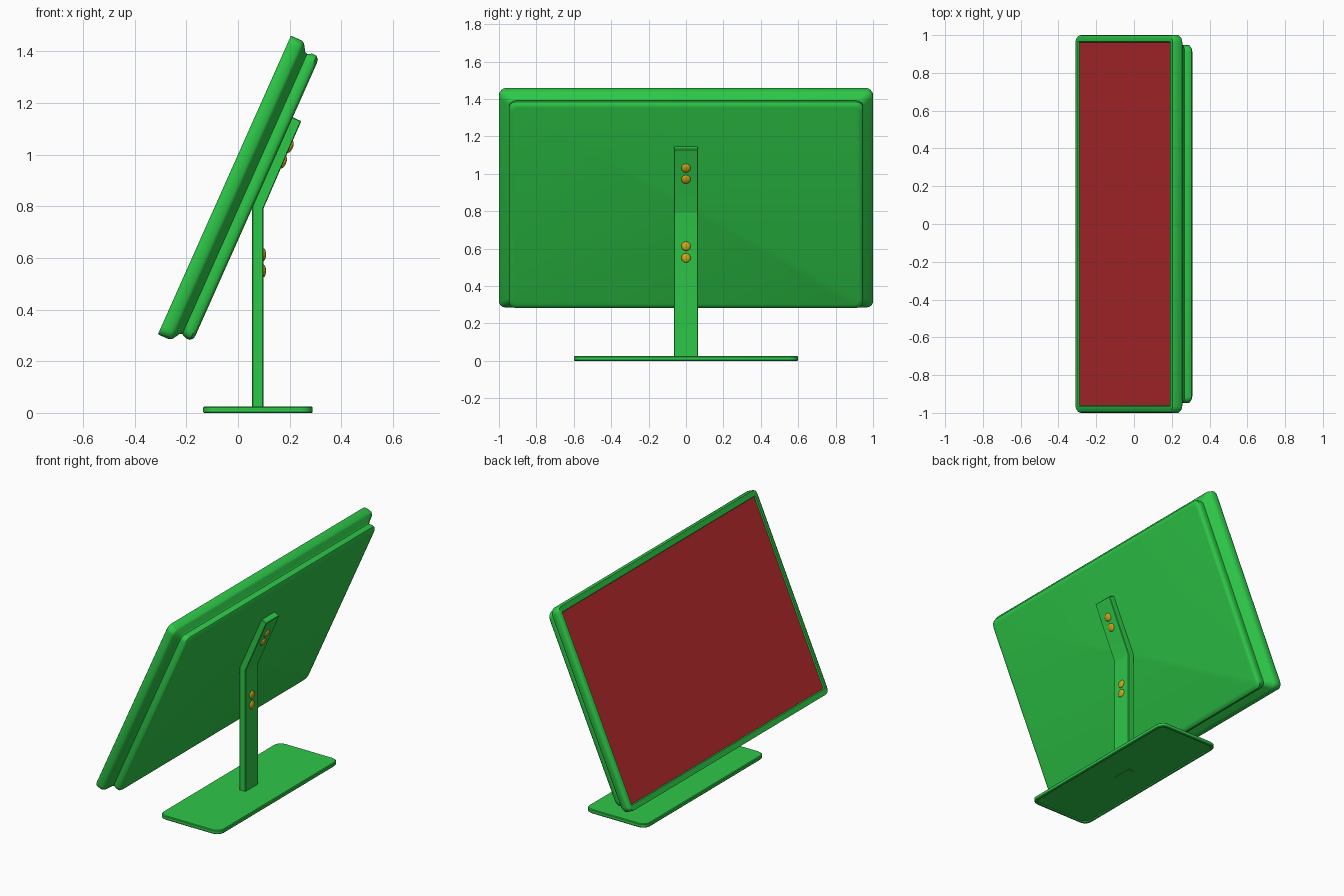
import bpy, bmesh, math
from mathutils import Matrix, Vector

if "Cube" in bpy.data.objects:
    bpy.data.objects.remove(bpy.data.objects["Cube"], do_unlink=True)


def material(name, rgb):
    m = bpy.data.materials.new(name)
    m.use_nodes = True
    m.diffuse_color = (*rgb, 1)
    m.node_tree.nodes["Principled BSDF"].inputs["Base Color"].default_value = (*rgb, 1)
    return m


green = material("green plastic", (0.027, 0.58, 0.065))
red = material("red screen", (0.52, 0.026, 0.03))
gold = material("gold bolt", (0.60, 0.38, 0.01))


def finish(name, bm, mats, matrix=Matrix(), angle=35):
    bmesh.ops.recalc_face_normals(bm, faces=bm.faces)
    mesh = bpy.data.meshes.new(name)
    bm.to_mesh(mesh)
    bm.free()
    obj = bpy.data.objects.new(name, mesh)
    bpy.context.collection.objects.link(obj)
    for m in mats:
        mesh.materials.append(m)
    obj.matrix_world = matrix
    bpy.ops.object.select_all(action="DESELECT")
    obj.select_set(True)
    bpy.context.view_layer.objects.active = obj
    bpy.ops.object.shade_smooth_by_angle(angle=math.radians(angle))
    return obj


def rounded_ring(bm, a, b, depth, radius, steps=4):
    """Rounded rectangle of half sizes a, b at a given depth."""
    ring = []
    for q, (sa, sb) in enumerate([(1, 1), (-1, 1), (-1, -1), (1, -1)]):
        for i in range(steps + 1):
            t = math.pi / 2 * (q + i / steps)
            ring.append(bm.verts.new((sa * (a - radius) + radius * math.cos(t),
                                      sb * (b - radius) + radius * math.sin(t), depth)))
    return ring


def loft(rings):
    """Closed skin over rounded rectangles, first cap gets material 1."""
    bm = bmesh.new()
    loops = [rounded_ring(bm, *r) for r in rings]
    for lo, hi in zip(loops, loops[1:]):
        for i in range(len(lo)):
            j = (i + 1) % len(lo)
            bm.faces.new((lo[i], lo[j], hi[j], hi[i]))
    bm.faces.new(loops[0]).material_index = 1
    bm.faces.new(loops[-1])
    return bm


# Tilted panel: local x is world y, local y runs up the panel, local z points to its back
up = Vector((0.407, 0, 0.9135))
back = Vector((0.9135, 0, -0.407))
side = Vector((0, 1, 0))
tilt = Matrix((side, up, back)).transposed().to_4x4()
panel_rings = [
    (0.962, 0.595, 0.007, 0.004),
    (0.966, 0.599, 0.0, 0.006),
    (0.988, 0.632, 0.0, 0.03),
    (0.997, 0.633, 0.006, 0.035),
    (1.0, 0.633, 0.018, 0.035),
    (1.0, 0.633, 0.046, 0.035),
    (0.992, 0.627, 0.058, 0.035),
    (0.955, 0.598, 0.076, 0.03),
    (0.945, 0.594, 0.086, 0.03),
    (0.947, 0.603, 0.104, 0.035),
    (0.947, 0.602, 0.122, 0.035),
    (0.940, 0.592, 0.132, 0.035),
    (0.925, 0.577, 0.135, 0.03),
]
finish("display_panel", loft(panel_rings), [green, red],
       Matrix.Translation((-0.0525, 0, 0.8825)) @ tilt, 40)

# Base plate with a shallow recess underneath
base_rings = [
    (0.195, 0.583, 0.006, 0.035),
    (0.198, 0.586, 0.0, 0.035),
    (0.209, 0.597, 0.0, 0.045),
    (0.212, 0.60, 0.004, 0.045),
    (0.212, 0.60, 0.021, 0.045),
    (0.208, 0.596, 0.025, 0.045),
]
finish("base_plate", loft(base_rings), [green, green], Matrix.Translation((0.077, 0, 0)))

# Bent support post, extruded from its side profile
profile = [(0.055, 0.003), (0.098, 0.003), (0.098, 0.79), (0.245, 1.13),
           (0.207, 1.147), (0.055, 0.806)]
bm = bmesh.new()
face = bm.faces.new([bm.verts.new((x, -0.065, z)) for x, z in profile])
out = bmesh.ops.extrude_face_region(bm, geom=[face])
bmesh.ops.translate(bm, vec=(0, 0.13, 0),
                    verts=[v for v in out["geom"] if isinstance(v, bmesh.types.BMVert)])
bmesh.ops.bevel(bm, geom=bm.edges[:], offset=0.003, segments=1, affect="EDGES")
finish("support_post", bm, [green], angle=30)

# Domed bolts on the back of the post
bolts = {"lower_bolt": ((0.098, 0.55), (0.098, 0.613), Vector((1, 0, 0))),
         "upper_bolt": ((0.176, 0.97), (0.202, 1.03), back)}
for name, (first, second, normal) in bolts.items():
    for n, (x, z) in enumerate((first, second), 1):
        bm = bmesh.new()
        bmesh.ops.create_uvsphere(bm, u_segments=20, v_segments=12, radius=0.025)
        bmesh.ops.scale(bm, vec=(1, 1, 0.42), verts=bm.verts)
        turn = normal.to_track_quat("Z", "Y").to_matrix().to_4x4()
        finish(f"{name}_{n}", bm, [gold], Matrix.Translation((x, 0, z)) @ turn, 60)
